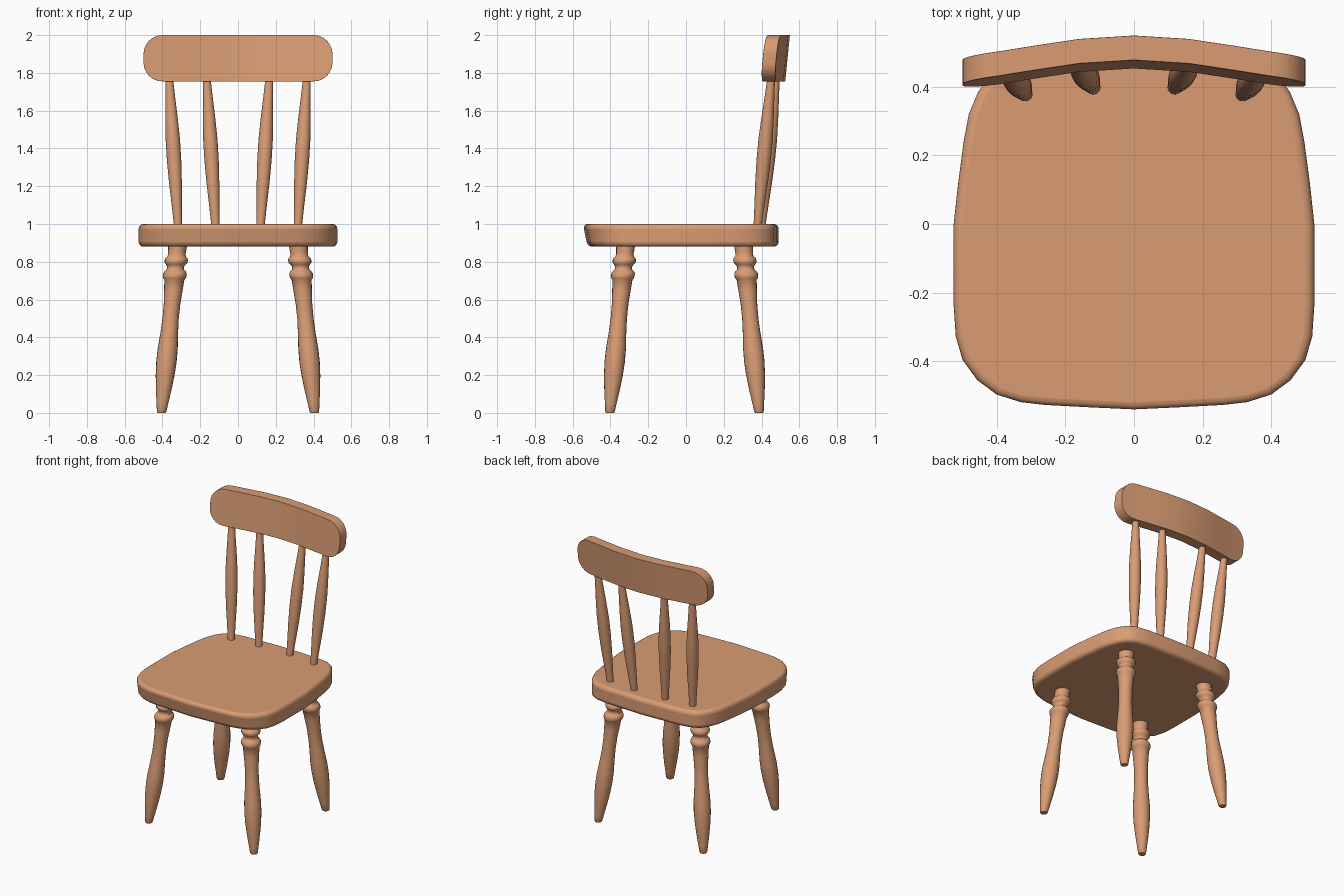
import bpy, bmesh, math
from mathutils import Vector

if "Cube" in bpy.data.objects:
    bpy.data.objects.remove(bpy.data.objects["Cube"])

wood = bpy.data.materials.new("warm wood")
wood.diffuse_color = (0.70, 0.335, 0.175, 1)
wood.use_nodes = True
wood.node_tree.nodes["Principled BSDF"].inputs["Base Color"].default_value = wood.diffuse_color


def finish(name, bm, bevel=0.0, angle=50):
    bmesh.ops.recalc_face_normals(bm, faces=bm.faces)
    me = bpy.data.meshes.new(name)
    bm.to_mesh(me)
    bm.free()
    me.materials.append(wood)
    ob = bpy.data.objects.new(name, me)
    bpy.context.collection.objects.link(ob)
    if bevel:
        m = ob.modifiers.new("round edges", 'BEVEL')
        m.width, m.segments = bevel, 4
        m.limit_method, m.angle_limit = 'ANGLE', math.radians(angle)
    bpy.ops.object.select_all(action='DESELECT')
    ob.select_set(True)
    bpy.context.view_layer.objects.active = ob
    bpy.ops.object.shade_smooth_by_angle(angle=math.radians(50))
    return ob


def loft(rings):
    """Skin a stack of equal closed rings and cap both ends."""
    bm = bmesh.new()
    vs = [[bm.verts.new(p) for p in r] for r in rings]
    n = len(rings[0])
    for a, b in zip(vs, vs[1:]):
        for i in range(n):
            j = (i + 1) % n
            bm.faces.new((a[i], a[j], b[j], b[i]))
    bm.faces.new(vs[0][::-1])
    bm.faces.new(vs[-1])
    return bm


def turned(name, base, top, profile, sides=20):
    """Turned post along a leaning axis; profile is (height, radius)."""
    base, top = Vector(base), Vector(top)
    rings = []
    for z, r in profile:
        c = base.lerp(top, (z - base.z) / (top.z - base.z))
        rings.append([c + Vector((r * math.cos(2 * math.pi * i / sides),
                                  r * math.sin(2 * math.pi * i / sides), 0))
                      for i in range(sides)])
    return finish(name, loft(rings))


# seat: half outline mirrored, front edge undercut
half = [(0, -.546), (.13, -.54), (.26, -.533), (.33, -.525), (.40, -.503), (.457, -.46),
        (.50, -.40), (.52, -.33), (.526, -.24), (.526, 0), (.513, .12), (.497, .24),
        (.482, .32), (.455, .385), (.42, .435), (.37, .465), (.28, .48), (0, .49)]
outline = half + [(-x, y) for x, y in half[-2:0:-1]]
under = [(x, y + .025 * min(1, max(0, -y / .5)) ** 2) for x, y in outline]
finish("seat", loft([[(x, y, .88) for x, y in under],
                     [(x, y, 1.0) for x, y in outline]]), .026)

# legs
leg = [(0, .021), (.006, .025), (.05, .031), (.12, .041), (.2, .050), (.27, .054), (.34, .053),
       (.42, .047), (.5, .043), (.58, .044), (.65, .049), (.705, .053), (.712, .059),
       (.725, .063), (.74, .062), (.752, .054), (.758, .046), (.775, .045), (.785, .052),
       (.795, .060), (.808, .062), (.82, .058), (.828, .049), (.84, .046), (.86, .048), (.92, .052)]
for side, s in (("left", -1), ("right", 1)):
    turned("front_leg_" + side, (s * .405, -.403, 0), (s * .318, -.318, .9), leg)
    turned("rear_leg_" + side, (s * .405, .387, 0), (s * .318, .303, .9), leg)

# back spindles
spindle = [(.96, .021), (1.0, .022), (1.1, .027), (1.22, .034), (1.34, .038), (1.45, .038),
           (1.56, .033), (1.67, .026), (1.76, .021), (1.82, .02)]
for side, s in (("left", -1), ("right", 1)):
    turned("outer_spindle_" + side, (s * .318, .38, 1), (s * .364, .45, 1.76), spindle)
    turned("inner_spindle_" + side, (s * .12, .40, 1), (s * .165, .475, 1.76), spindle)

# top rail: bowed, leaning, with rounded corners
R = .1
xs = [0, .08, .16, .23, .3, .35] + [.4 + R * math.sin(math.radians(a))
                                   for a in (0, 15, 30, 45, 58, 70, 80, 90)]
xs = [-x for x in xs[:0:-1]] + xs


def bow(x):
    x = abs(x)
    pts = [(0, .502), (.16, .492), (.3, .471), (.4, .455), (.51, .441)]
    for (a, p), (b, q) in zip(pts, pts[1:]):
        if x <= b:
            return p + (q - p) * (x - a) / (b - a)


rings = []
for x in xs:
    d = max(0, abs(x) - .4)
    drop = R - math.sqrt(max(0, R * R - d * d))
    lo, hi = 1.755 + drop, 2.0 - drop
    ring = []
    for dy, z in ((-.036, lo), (-.036, hi), (.036, hi), (.036, lo)):
        ring.append((x, bow(x) + dy + .1 * (z - 1.88), z))
    rings.append(ring)
finish("top_rail", loft(rings), .012)
